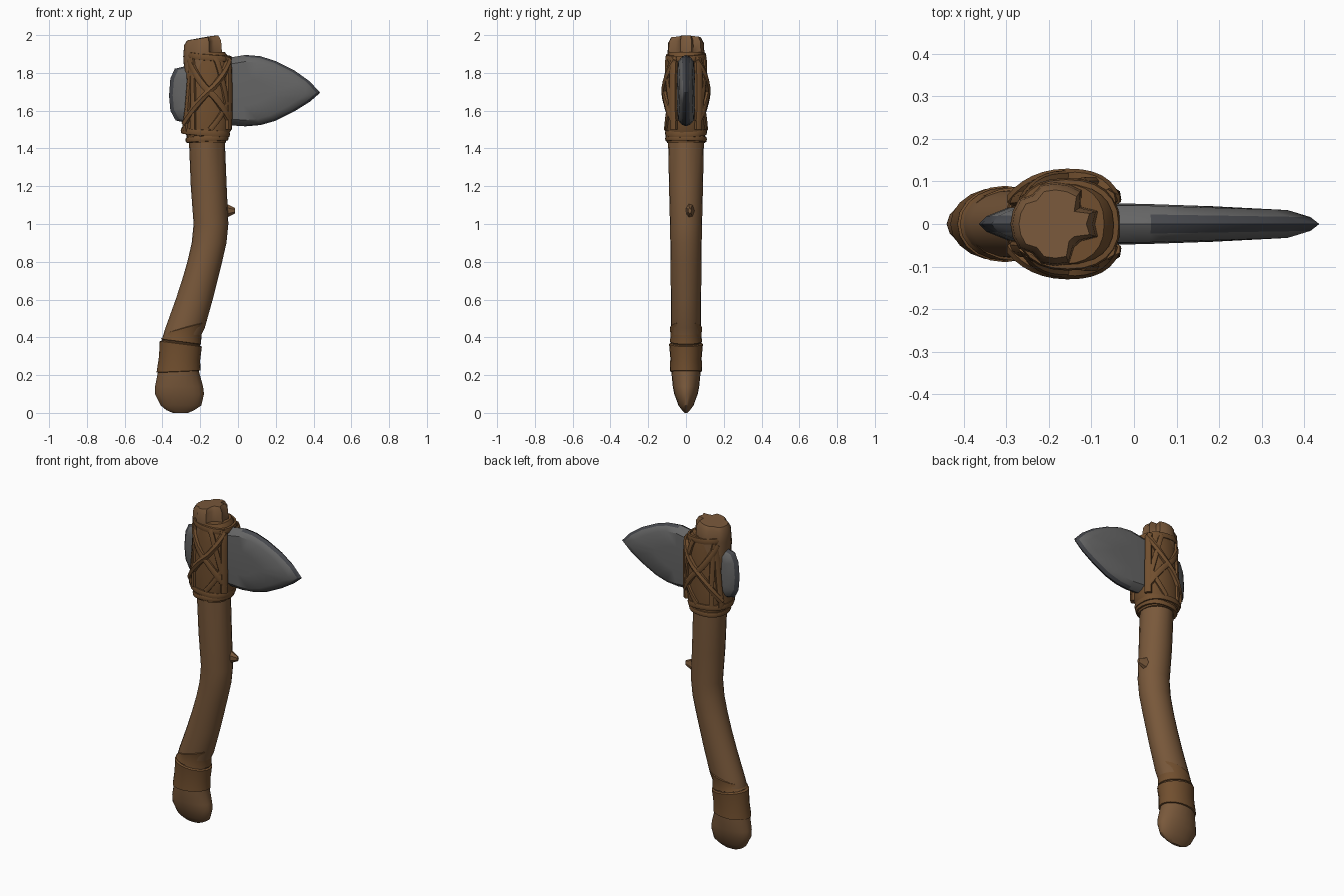
import bpy, bmesh, math
from mathutils import Vector

cube = bpy.data.objects.get("Cube")
if cube:
    bpy.data.objects.remove(cube, do_unlink=True)


def material(name, rgb):
    m = bpy.data.materials.new(name)
    m.use_nodes = True
    m.diffuse_color = (*rgb, 1)
    m.node_tree.nodes["Principled BSDF"].inputs["Base Color"].default_value = (*rgb, 1)
    return m


WOOD = material("brown wood", (0.19, 0.098, 0.043))
LEATHER = material("brown leather", (0.165, 0.078, 0.028))
STONE = material("grey stone", (0.13, 0.13, 0.13))
EDGE = material("dark stone edge", (0.06, 0.063, 0.072))


def finish(name, bm, mats, angle=40):
    bmesh.ops.recalc_face_normals(bm, faces=bm.faces)
    mesh = bpy.data.meshes.new(name)
    bm.to_mesh(mesh)
    bm.free()
    for m in mats:
        mesh.materials.append(m)
    ob = bpy.data.objects.new(name, mesh)
    bpy.context.collection.objects.link(ob)
    bpy.ops.object.select_all(action="DESELECT")
    ob.select_set(True)
    bpy.context.view_layer.objects.active = ob
    bpy.ops.object.shade_smooth_by_angle(angle=math.radians(angle))
    return ob


def bridge(bm, rings, closed=False):
    """Skin a list of vertex rings, capping the ends unless closed."""
    n = len(rings[0])
    pairs = list(zip(rings, rings[1:])) + ([(rings[-1], rings[0])] if closed else [])
    for a, b in pairs:
        for i in range(n):
            bm.faces.new((a[i], a[(i + 1) % n], b[(i + 1) % n], b[i]))
    if not closed:
        bm.faces.new(rings[0])
        bm.faces.new(rings[-1])


def sample(rows, z):
    """Interpolate centre x, radius x and radius y at height z."""
    z = min(max(z, rows[0][0]), rows[-1][0])
    for a, b in zip(rows, rows[1:]):
        if z <= b[0]:
            t = (z - a[0]) / (b[0] - a[0])
            return [p + (q - p) * t for p, q in zip(a[1:], b[1:])]


def on_surface(rows, ang, z, grow=0.0, power=1.0):
    cx, rx, ry = sample(rows, z)
    c, s = math.cos(ang), math.sin(ang)
    px = math.copysign(abs(c) ** power, c)
    py = math.copysign(abs(s) ** power, s)
    return Vector((cx + (rx + grow) * px, (ry + grow) * py, z))


def loft(name, rows, mat, levels, sides=20, power=1.0, dent=None):
    """levels: (height, slope, extra radius) for every ring."""
    bm = bmesh.new()
    rings = []
    for z, slope, grow in levels:
        ring = []
        for i in range(sides):
            a = math.tau * i / sides
            p = on_surface(rows, a, z, grow - (dent(i, z) if dent else 0), power)
            ring.append(bm.verts.new(p + Vector((0, 0, slope * math.cos(a)))))
        rings.append(ring)
    bridge(bm, rings)
    return finish(name, bm, [mat])


# Handle: bent branch with a flattened butt and a split top
HANDLE = [
    (0.0, -0.305, 0.04, 0.008), (0.015, -0.305, 0.075, 0.022), (0.04, -0.302, 0.108, 0.04),
    (0.1, -0.31, 0.13, 0.062), (0.14, -0.312, 0.127, 0.07), (0.22, -0.315, 0.108, 0.078),
    (0.4, -0.3, 0.1, 0.08), (0.45, -0.28, 0.104, 0.08), (0.6, -0.232, 0.098, 0.08),
    (0.7, -0.203, 0.094, 0.081), (0.8, -0.176, 0.092, 0.082), (0.9, -0.153, 0.092, 0.083),
    (1.0, -0.143, 0.092, 0.085), (1.2, -0.155, 0.095, 0.09), (1.45, -0.165, 0.095, 0.095),
    (1.9, -0.185, 0.105, 0.098), (1.96, -0.185, 0.1, 0.094), (1.985, -0.185, 0.085, 0.08)]


def split(i, z):
    return 0.03 if z > 1.88 and i in (2, 17, 18) else 0.012 if z > 1.88 and i in (0, 7, 13) else 0


loft("handle", HANDLE, WOOD,
     [(r[0], 0.013 if r[0] > 1.8 else 0, 0) for r in HANDLE], dent=split)

# Broken twig on the inner side of the bend
bm = bmesh.new()
bmesh.ops.create_cone(bm, cap_ends=True, segments=7, radius1=0.06, radius2=0.015, depth=0.09)
for v in bm.verts:
    x, y, z = v.co
    v.co = Vector((-0.06 + z, 0.02 + y * 0.6, 1.07 + x))
finish("twig_stub", bm, [WOOD], 30)

# Leather grip: two overlapping slanted bands
loft("grip_lower_band", HANDLE, LEATHER,
     [(0.215, 0.005, -0.01), (0.22, 0.005, 0.008), (0.29, -0.01, 0.004),
      (0.365, -0.014, 0.01), (0.375, -0.014, -0.01)])
loft("grip_upper_band", HANDLE, LEATHER,
     [(0.37, -0.014, -0.01), (0.378, -0.014, 0.006), (0.41, 0.01, 0.001),
      (0.45, 0.03, 0.006), (0.46, 0.03, -0.01)])

# Stone head: sharp outline with a bevelled face on either side
OUTLINE = [
    (0.435, 1.695), (0.38, 1.755), (0.3, 1.812), (0.2, 1.862), (0.12, 1.888), (0.04, 1.895),
    (-0.08, 1.875), (-0.28, 1.835), (-0.335, 1.822), (-0.358, 1.77), (-0.365, 1.68),
    (-0.358, 1.6), (-0.33, 1.548), (-0.25, 1.53), (-0.08, 1.525), (0.04, 1.517),
    (0.12, 1.524), (0.2, 1.547), (0.3, 1.597), (0.38, 1.647)]
bm = bmesh.new()


def stone_ring(scale, thick):
    ring = []
    for x, z in OUTLINE:
        px, pz = 0.02 + (x - 0.02) * scale, 1.7 + (z - 1.7) * scale
        taper = 1 - 0.25 * max(px, 0) / 0.35 - 0.2 * max(-px - 0.2, 0) / 0.15
        ring.append(bm.verts.new((px, thick * taper, pz)))
    return ring


bridge(bm, [stone_ring(s, t) for s, t in
            ((0.4, -0.048), (0.82, -0.044), (0.95, -0.023), (1.0, 0),
             (0.95, 0.023), (0.82, 0.044), (0.4, 0.048))])
bm.normal_update()
for f in bm.faces:
    c = f.calc_center_median()
    f.material_index = int(abs(f.normal.y) < 0.75 and (c.x < -0.2 or c.x > 0.05))
finish("stone_head", bm, [STONE, EDGE], 35)

# Binding body around the head
BINDING = [
    (1.43, -0.165, 0.1, 0.1), (1.47, -0.165, 0.108, 0.1), (1.5, -0.165, 0.132, 0.102),
    (1.6, -0.157, 0.125, 0.106), (1.7, -0.153, 0.12, 0.107), (1.8, -0.15, 0.115, 0.106),
    (1.87, -0.152, 0.112, 0.1), (1.91, -0.17, 0.1, 0.094)]
loft("binding", BINDING, LEATHER, [(r[0], 0, 0) for r in BINDING], 24, 0.85)


def strap(name, path, width, closed=False, thick=0.013):
    """Flat thong following (angle in degrees, height) points on the binding."""
    pts = [on_surface(BINDING, math.radians(a), z, 0.001, 0.85) for a, z in path]
    n = len(pts)
    bm = bmesh.new()
    rings = []
    for i, p in enumerate(pts):
        nxt = pts[(i + 1) % n] if closed else pts[min(i + 1, n - 1)]
        prv = pts[i - 1] if closed else pts[max(i - 1, 0)]
        t = (nxt - prv).normalized()
        a = math.radians(path[i][0])
        out = Vector((math.cos(a), math.sin(a), 0))
        out = (out - t * out.dot(t)).normalized()
        side = t.cross(out) * width / 2
        rings.append([bm.verts.new(p + side * u + out * thick * v) for u, v in
                      ((-1, -0.6), (-0.9, 0.6), (0, 1), (0.9, 0.6), (1, -0.6))])
    bridge(bm, rings, closed)
    return finish(name, bm, [LEATHER], 50)


def line(a0, z0, a1, z1, steps=12):
    return [(a0 + (a1 - a0) * i / steps, z0 + (z1 - z0) * i / steps) for i in range(steps + 1)]


# Thongs: crossed, slanted and upright on both faces
for tag, s in (("front", -1), ("back", 1)):
    strap(f"{tag}_cross_a", line(s * 152, 1.87, s * 30, 1.54), 0.036, thick=0.018)
    strap(f"{tag}_cross_b", line(s * 30, 1.87, s * 152, 1.53), 0.036, thick=0.022)
    strap(f"{tag}_slant_a", line(s * 140, 1.88, s * 120, 1.5), 0.03)
    strap(f"{tag}_slant_b", line(s * 75, 1.88, s * 38, 1.6), 0.03)
    strap(f"{tag}_slant_c", line(s * 85, 1.5, s * 36, 1.66), 0.03)
    strap(f"{tag}_blade_upright", line(s * 34, 1.5, s * 34, 1.88), 0.04, thick=0.02)
    strap(f"{tag}_poll_upright", line(s * 150, 1.49, s * 150, 1.86), 0.035)

# Loops above and below the stone
for name, z, tilt, width in (("lower_loop", 1.45, 0.006, 0.03), ("middle_loop", 1.485, -0.01, 0.034),
                             ("upper_loop", 1.885, -0.012, 0.034)):
    strap(name, [(a, z + tilt * math.cos(math.radians(a + 20))) for a in range(0, 360, 15)],
          width, True, 0.01)
